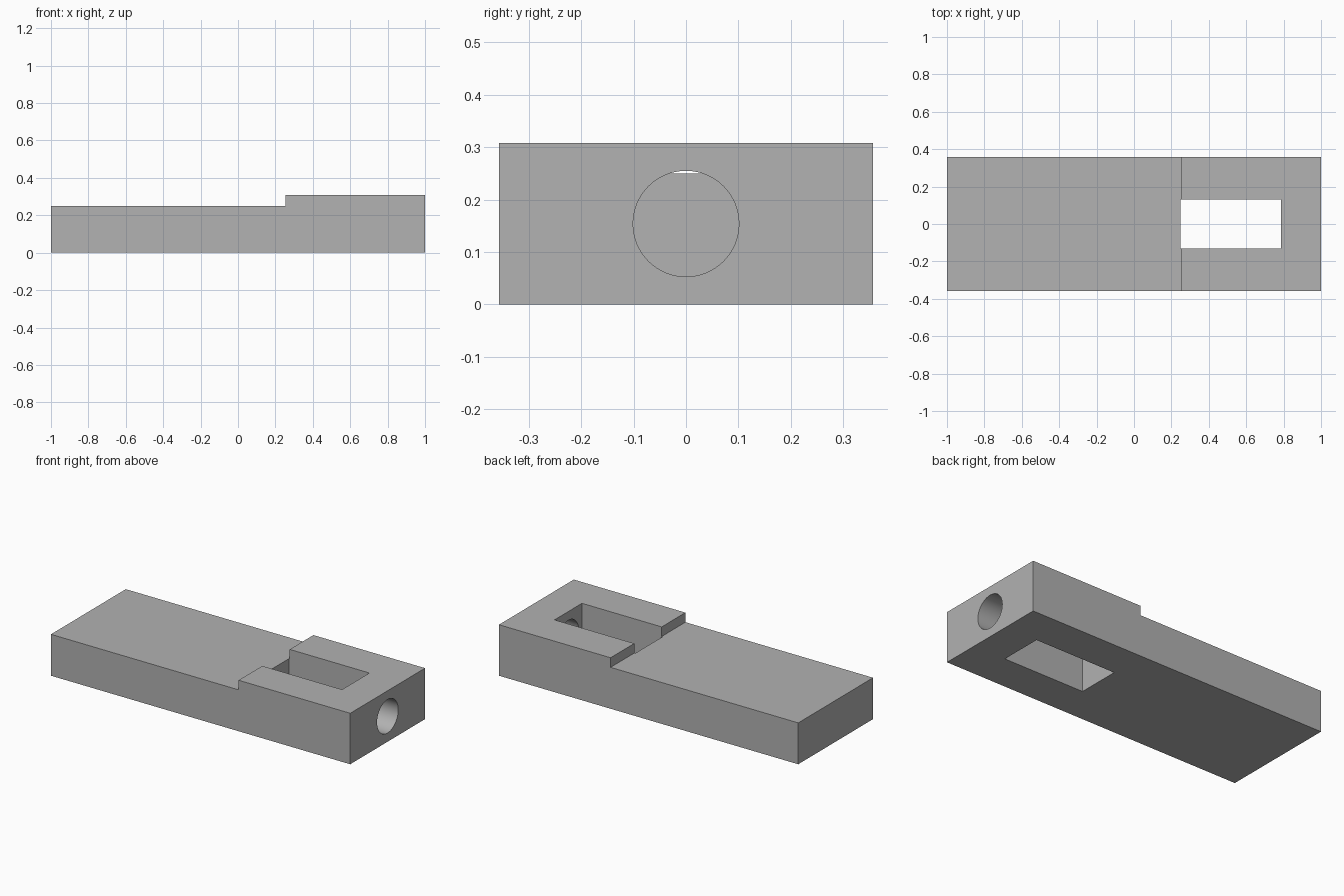
import bpy
import bmesh
from math import radians

cube = bpy.data.objects.get("Cube")
if cube:
    bpy.data.objects.remove(cube, do_unlink=True)

HALF_Y = 0.357
LOW, HIGH = 0.25, 0.308
STEP_X = 0.254
SLOT_X0, SLOT_X1, SLOT_HALF = 0.248, 0.787, 0.131
HOLE_R = 0.101

grey = bpy.data.materials.new("plain grey")
grey.use_nodes = True
colour = (0.445, 0.445, 0.445, 1)
grey.diffuse_color = colour
grey.node_tree.nodes["Principled BSDF"].inputs["Base Color"].default_value = colour

# Stepped block: side profile extruded across the width
profile = [(-1, 0), (1, 0), (1, HIGH), (STEP_X, HIGH), (STEP_X, LOW), (-1, LOW)]
bm = bmesh.new()
face = bm.faces.new([bm.verts.new((x, -HALF_Y, z)) for x, z in profile])
extruded = bmesh.ops.extrude_face_region(bm, geom=[face])["geom"]
moved = [v for v in extruded if isinstance(v, bmesh.types.BMVert)]
bmesh.ops.translate(bm, verts=moved, vec=(0, 2 * HALF_Y, 0))
bmesh.ops.recalc_face_normals(bm, faces=bm.faces)
mesh = bpy.data.meshes.new("stepped_block")
bm.to_mesh(mesh)
bm.free()
block = bpy.data.objects.new("stepped_block", mesh)
bpy.context.collection.objects.link(block)
mesh.materials.append(grey)


def cut(name, cutter):
    """Subtract a hidden cutter from the block."""
    cutter.name = name
    cutter.data.materials.append(grey)
    cutter.hide_render = True
    cutter.display_type = 'WIRE'
    mod = block.modifiers.new(name, 'BOOLEAN')
    mod.operation = 'DIFFERENCE'
    mod.solver = 'EXACT'
    mod.object = cutter
    bpy.ops.object.select_all(action='DESELECT')
    block.select_set(True)
    bpy.context.view_layer.objects.active = block
    bpy.ops.object.modifier_apply(modifier=name)
    bpy.data.objects.remove(cutter, do_unlink=True)


# Rectangular slot through the raised end
bpy.ops.mesh.primitive_cube_add(size=1, location=((SLOT_X0 + SLOT_X1) / 2, 0, HIGH / 2))
slot = bpy.context.object
slot.scale = (SLOT_X1 - SLOT_X0, 2 * SLOT_HALF, 1)
cut("slot_cutter", slot)

# Round hole from the end face into the slot
bpy.ops.mesh.primitive_cylinder_add(vertices=64, radius=HOLE_R, depth=0.5,
                                    location=(0.9, 0, HIGH / 2),
                                    rotation=(0, radians(90), 0))
cut("hole_cutter", bpy.context.object)

# Smooth bore, crisp edges
bpy.ops.object.shade_smooth_by_angle(angle=radians(30))
